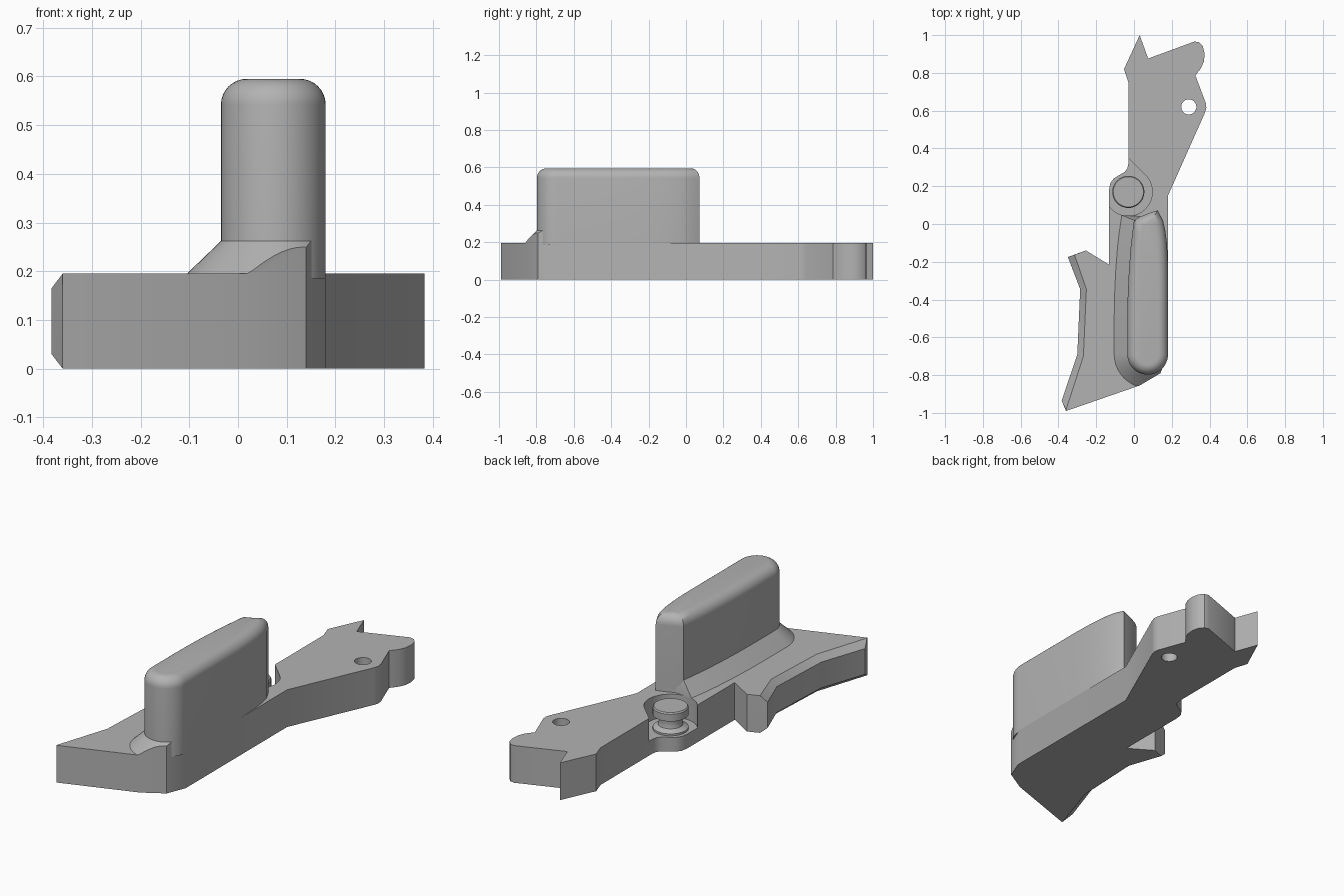
import bpy
import bmesh
from math import sin, cos, pi, radians
from mathutils import Vector

cube = bpy.data.objects.get("Cube")
if cube:
    bpy.data.objects.remove(cube)

grey = bpy.data.materials.new("plain grey")
grey.use_nodes = True
grey.diffuse_color = (0.45, 0.45, 0.45, 1)
grey.node_tree.nodes["Principled BSDF"].inputs["Base Color"].default_value = grey.diffuse_color


def loft(name, layers):
    """Closed solid through (outline, height) layers that share a point count."""
    bm = bmesh.new()
    rings = [[bm.verts.new((p[0], p[1], z)) for p in pts] for pts, z in layers]
    n = len(rings[0])
    for a, b in zip(rings, rings[1:]):
        for i in range(n):
            j = (i + 1) % n
            bm.faces.new((a[i], a[j], b[j], b[i]))
    bm.faces.new(rings[0][::-1])
    bm.faces.new(rings[-1])
    bmesh.ops.recalc_face_normals(bm, faces=bm.faces)
    mesh = bpy.data.meshes.new(name)
    bm.to_mesh(mesh)
    bm.free()
    mesh.materials.append(grey)
    ob = bpy.data.objects.new(name, mesh)
    bpy.context.collection.objects.link(ob)
    return ob


def arc(cx, cy, r, start, end, n):
    steps = [radians(start + (end - start) * i / n) for i in range(n + 1)]
    return [(cx + r * cos(a), cy + r * sin(a)) for a in steps]


def circle(cx, cy, r, n=40):
    return arc(cx, cy, r, 0, 360, n)[:-1]


def cut(ob, tool, operation):
    """Apply a boolean and discard the cutter."""
    tool.hide_render = True
    mod = ob.modifiers.new("cut", "BOOLEAN")
    mod.operation, mod.object, mod.solver = operation, tool, "EXACT"
    activate(ob)
    bpy.ops.object.modifier_apply(modifier=mod.name)
    bpy.data.objects.remove(tool)


def activate(ob):
    bpy.ops.object.select_all(action="DESELECT")
    ob.select_set(True)
    bpy.context.view_layer.objects.active = ob


def smooth(ob, angle=30):
    activate(ob)
    bpy.ops.object.shade_smooth_by_angle(angle=radians(angle))


# Base plate: one outline, with a chamfered edge along the left wing
THICK = 0.195
KNOB = (-0.03, 0.17)
wing = [(-0.36, -0.99), (-0.383, -0.935), (-0.30, -0.69), (-0.285, -0.345), (-0.35, -0.175)]
wing_inset = [(-0.36, -0.99), (-0.36, -0.985), (-0.268, -0.70), (-0.252, -0.345), (-0.315, -0.163)]
before = [(0.03, 1.0), (0.075, 0.876), (0.32, 0.966), (0.345, 0.962), (0.365, 0.94),
          (0.374, 0.9), (0.37, 0.86), (0.355, 0.825), (0.325, 0.787), (0.38, 0.64),
          (0.383, 0.615), (0.376, 0.59), (0.18, 0.15), (0.18, -0.69), (0.14, -0.79), (0.03, -0.855)]
after = [(-0.255, -0.14), (-0.132, -0.215), (-0.132, 0.18), (-0.126, 0.215), (-0.108, 0.24),
         (-0.08, 0.258), (-0.05, 0.275), (-0.035, 0.295), (-0.03, 0.32), (-0.03, 0.75), (-0.053, 0.82)]
full = before + wing + after
inset = before + wing_inset + after
plate = loft("base_plate", [(inset, 0), (full, 0.03), (full, THICK - 0.03), (inset, THICK)])

# Pivot hole and the open pocket around the knob
cut(plate, loft("hole_cutter", [(circle(0.29, 0.62, 0.04), -0.1), (circle(0.29, 0.62, 0.04), 0.4)]), "DIFFERENCE")
pocket = arc(*KNOB, 0.127, -145, 45, 32) + [(-0.03, 0.348), (-0.2, 0.348), (-0.2, 0.097)]
cut(plate, loft("pocket_cutter", [(pocket, 0.075), (pocket, 0.4)]), "DIFFERENCE")
smooth(plate)

# Grip: rounded front, tapering to the back, with a filleted top
MID, FRONT, BACK = 0.0725, -0.69, -0.01
grip_outline = (arc(MID, FRONT, 0.1075, 180, 360, 24)
                + [(0.18, -0.25), (0.178, -0.17), (0.173, -0.09), (0.165, -0.03), (0.153, 0.02), (0.125, 0.072)]
                + [(0.09, 0.062), (0.035, 0.04), (0.0, 0.02), (-0.009, -0.05), (-0.018, -0.13),
                   (-0.027, -0.25), (-0.033, -0.38), (-0.035, -0.5)])


def offset(pts, amount):
    """Shift points away from the grip's centre line."""
    out = []
    for x, y in pts:
        axis = Vector((MID, min(max(y, FRONT), BACK)))
        p = Vector((x, y))
        d = amount(x, y) if callable(amount) else amount
        out.append(tuple(p + (p - axis).normalized() * d))
    return out


R, TOP = 0.053, 0.595
layers = [(grip_outline, THICK - 0.01)]
for i in range(9):
    a = pi / 2 * i / 8
    layers.append((offset(grip_outline, -R * (1 - cos(a))), TOP - R + R * sin(a)))
smooth(loft("grip", layers), 40)


# Sloped skirt on the front and left of the grip, trimmed flush with the plate
def flare(x, y):
    return 0.07 if y < FRONT + 0.01 or (x < 0.02 and y < 0.03) else 0


wide = offset(grip_outline, flare)
skirt = loft("grip_skirt", [(wide, THICK - 0.005), (wide, THICK), (grip_outline, 0.262)])
cut(skirt, loft("skirt_trim", [(full, 0.1), (full, 0.4)]), "INTERSECT")
smooth(skirt)

# Spool-shaped knob standing in the pocket
profile = [(0.085, 0.07), (0.085, 0.085), (0.06, 0.1), (0.055, 0.12), (0.06, 0.145),
           (0.085, 0.15), (0.085, 0.188), (0.08, THICK)]
smooth(loft("knob", [(circle(*KNOB, r), z) for r, z in profile]))
